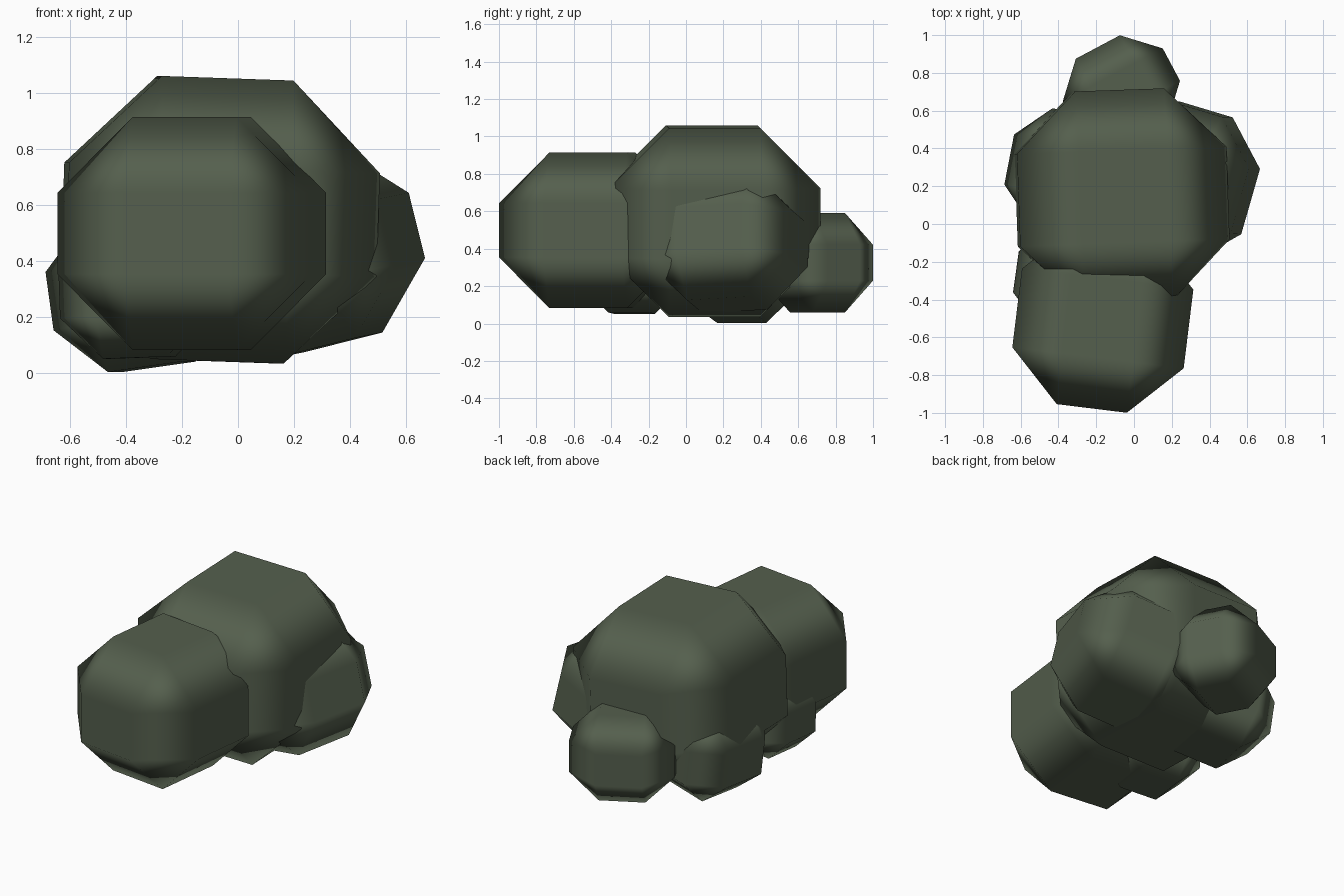
import bpy
from math import radians
from mathutils import Matrix, Vector

if "Cube" in bpy.data.objects:
    bpy.data.objects.remove(bpy.data.objects["Cube"])

# Dark leaf colour
leaf = bpy.data.materials.new("leaf_green")
leaf.diffuse_color = (0.09, 0.115, 0.075, 1)
leaf.use_nodes = True
leaf.node_tree.nodes["Principled BSDF"].inputs["Base Color"].default_value = leaf.diffuse_color


def lump(name, centre, half, chamfer, rot):
    """Chamfered box: six flat faces, twelve strips, eight corner triangles."""
    bpy.ops.mesh.primitive_cube_add(size=2)
    ob = bpy.context.object
    ob.name = name
    ob.data.transform(Matrix.Diagonal((*half, 1)))
    ob.location = centre
    ob.rotation_euler = rot
    ob.data.materials.append(leaf)
    bpy.ops.object.shade_smooth()
    bevel = ob.modifiers.new("chamfer", "BEVEL")
    bevel.width = chamfer
    bevel.segments = 1
    bevel.limit_method = 'NONE'
    bevel.harden_normals = True
    return ob


def deg(x, y, z):
    return tuple(radians(a) for a in (x, y, z))


# Orientation of the tilted right lump from two of its axes
ey = Vector((0.275, 0.96, 0.055)).normalized()
ex = ey.cross(Vector((-0.232, 0.042, 0.97))).normalized()
tilt = Matrix((ex, ey, ex.cross(ey))).transposed().to_euler()

# Foliage lumps
lump("main_foliage", (-0.063, 0.145, 0.547), (0.555, 0.565, 0.505), 0.32, deg(0, 2, 2))
lump("front_foliage", (-0.165, -0.50, 0.498), (0.457, 0.48, 0.415), 0.27, deg(0, 0, -7))
lump("right_foliage", (0.244, 0.224, 0.43), (0.37, 0.40, 0.34), 0.22, tilt)
lump("back_foliage", (-0.067, 0.703, 0.325), (0.30, 0.265, 0.265), 0.168, deg(0, 0, 28))
lump("left_foliage", (-0.345, 0.28, 0.30), (0.31, 0.31, 0.28), 0.175, deg(0, -8, -11))
lump("front_left_foliage", (-0.36, -0.29, 0.29), (0.265, 0.26, 0.235), 0.15, deg(0, -2, -8))
